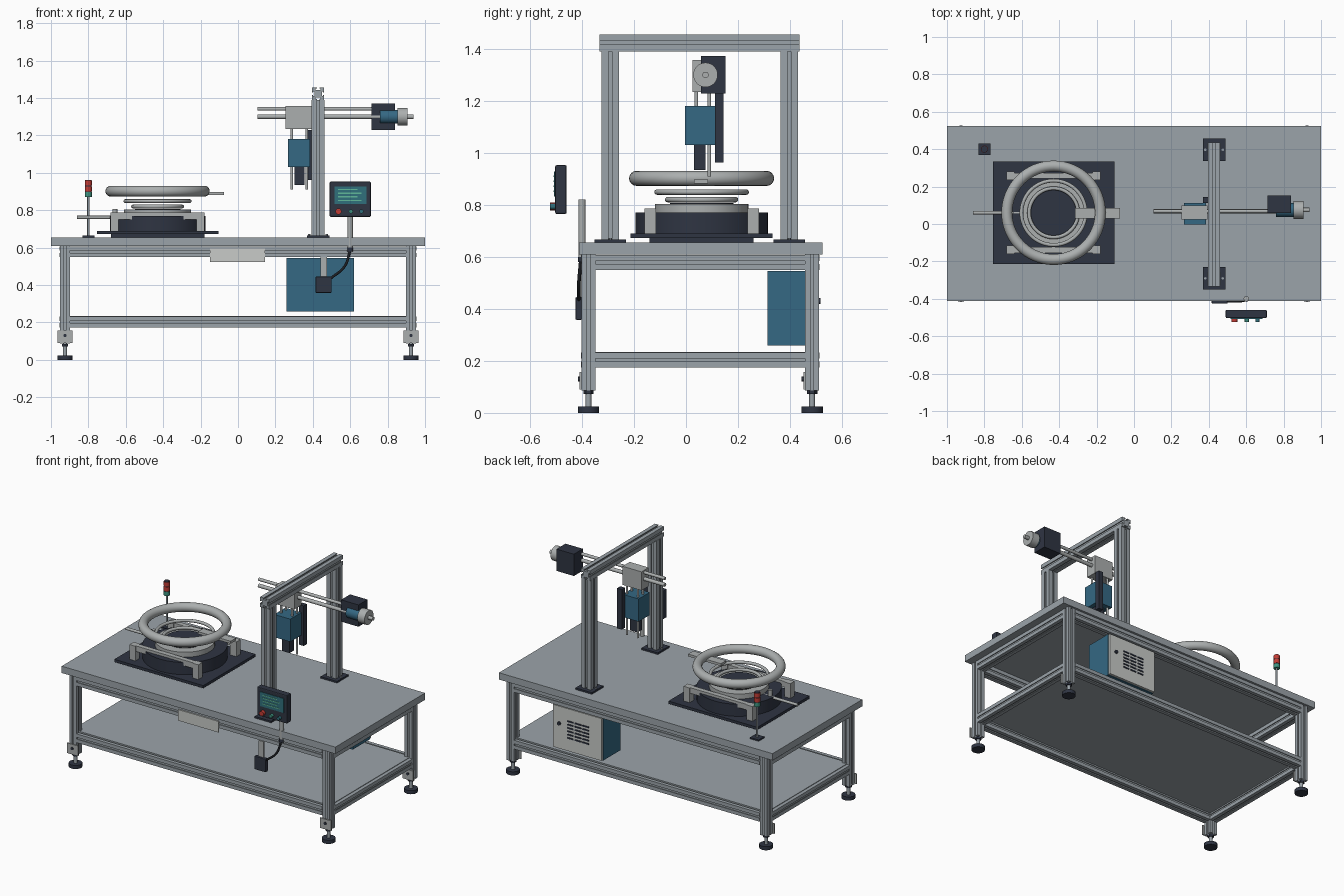
import bpy, bmesh, math
from mathutils import Vector, Matrix

if "Cube" in bpy.data.objects:
    bpy.data.objects.remove(bpy.data.objects["Cube"], do_unlink=True)


def material(name, r, g, b):
    m = bpy.data.materials.new(name)
    m.use_nodes = True
    m.diffuse_color = (r, g, b, 1)
    m.node_tree.nodes["Principled BSDF"].inputs["Base Color"].default_value = (r, g, b, 1)
    return m


STEEL = material("steel grey", .33, .37, .40)
LIGHT = material("light metal", .41, .43, .43)
DARK = material("charcoal", .028, .035, .055)
BLUE = material("petrol blue", .035, .14, .23)
WHITE = material("off white", .58, .60, .58)
RED = material("signal red", .55, .045, .035)
GREEN = material("signal green", .05, .30, .22)
SCREEN = material("screen teal", .03, .16, .20)
BLACK = material("cable black", .012, .014, .018)
TEXT = material("screen green", .12, .48, .32)


def finish(name, bm, mat, smooth=False):
    bmesh.ops.recalc_face_normals(bm, faces=bm.faces)
    mesh = bpy.data.meshes.new(name)
    bm.to_mesh(mesh)
    bm.free()
    mesh.materials.append(mat)
    ob = bpy.data.objects.new(name, mesh)
    bpy.context.collection.objects.link(ob)
    if smooth:
        bpy.ops.object.select_all(action='DESELECT')
        ob.select_set(True)
        bpy.context.view_layer.objects.active = ob
        bpy.ops.object.shade_smooth_by_angle(angle=math.radians(35))
    return ob


def box(name, mat, x, y, z, bevel=0):
    """Box from (min, max) ranges."""
    bm = bmesh.new()
    bmesh.ops.create_cube(bm, size=1)
    for v in bm.verts:
        v.co = [r[0] if c < 0 else r[1] for c, r in zip(v.co, (x, y, z))]
    ob = finish(name, bm, mat)
    if bevel:
        mod = ob.modifiers.new("bevel", 'BEVEL')
        mod.width, mod.segments = bevel, 2
    return ob


def along(p0, p1):
    d = Vector(p1) - Vector(p0)
    return Matrix.Translation(p0) @ d.to_track_quat('Z', 'Y').to_matrix().to_4x4(), d.length


def rod(name, mat, p0, p1, r, sides=24):
    m, length = along(p0, p1)
    bm = bmesh.new()
    bmesh.ops.create_cone(bm, cap_ends=True, segments=sides, radius1=r, radius2=r, depth=length,
                          matrix=m @ Matrix.Translation((0, 0, length / 2)))
    return finish(name, bm, mat, True)


def extrusion(name, p0, p1, w):
    """Slotted aluminium bar of square section."""
    side = [(.5, .5), (.1, .5), (.1, .42), (.2, .42), (.2, .3),
            (-.2, .3), (-.2, .42), (-.1, .42), (-.1, .5)]
    m, length = along(p0, p1)
    bm = bmesh.new()
    verts = []
    for k in range(4):
        turn = Matrix.Rotation(k * math.pi / 2, 3, 'Z')
        verts += [bm.verts.new(turn @ Vector((a * w, b * w, 0))) for a, b in side]
    face = bm.faces.new(verts)
    ext = bmesh.ops.extrude_face_region(bm, geom=[face])
    top = [g for g in ext["geom"] if isinstance(g, bmesh.types.BMVert)]
    bmesh.ops.translate(bm, verts=top, vec=(0, 0, length))
    bmesh.ops.transform(bm, matrix=m, verts=bm.verts)
    return finish(name, bm, STEEL)


def ring(name, mat, centre, major, minor, n=64, k=16):
    bm = bmesh.new()
    c = Vector(centre)
    rows = [[bm.verts.new(c + Vector(((major + minor * math.cos(b)) * math.cos(a),
                                      (major + minor * math.cos(b)) * math.sin(a),
                                      minor * math.sin(b))))
             for b in [j * math.tau / k for j in range(k)]]
            for a in [i * math.tau / n for i in range(n)]]
    for i in range(n):
        for j in range(k):
            p, q = rows[i], rows[(i + 1) % n]
            bm.faces.new((p[j], q[j], q[(j + 1) % k], p[(j + 1) % k]))
    return finish(name, bm, mat, True)


# Bench: top, shelf, legs, rails, feet
X, Y0, Y1 = .925, -.375, .485
box("table_top", STEEL, (-1, 1), (-.412, .525), (.61, .655))
box("lower_shelf", STEEL, (-.93, .93), (-.37, .48), (.218, .235))
for sx in (-1, 1):
    for y, row in ((Y0, "front"), (Y1, "back")):
        x = sx * X
        tag = row + ("_left" if sx > 0 else "_right")
        extrusion(tag + "_leg", (x, y, .087), (x, y, .61), .054)
        box(tag + "_foot_bracket", LIGHT, (x - .04, x + .04), (y - .034, y - .026), (.09, .157))
        rod(tag + "_bracket_bolt", DARK, (x, y - .04, .13), (x, y - .03, .13), .009, 12)
        rod(tag + "_foot_stem", STEEL, (x, y, .02), (x, y, .09), .011, 16)
        rod(tag + "_foot_pad", DARK, (x, y, 0), (x, y, .024), .041, 32)
        rod(tag + "_foot_nut", DARK, (x, y, .072), (x, y, .086), .02, 6)
for z, level in ((.203, "lower"), (.578, "upper")):
    for y, row in ((Y0, "front"), (Y1, "back")):
        extrusion(f"{level}_{row}_rail", (-X + .027, y, z), (X - .027, y, z), .058)
    for sx, row in ((-1, "right"), (1, "left")):
        extrusion(f"{level}_{row}_rail", (sx * X, Y0 + .027, z), (sx * X, Y1 - .027, z), .058)
box("front_plate", WHITE, (-.15, .145), (-.412, -.404), (.523, .596))

# Control cabinet under the bench
box("cabinet", BLUE, (.26, .62), (.313, .492), (.26, .545))
box("cabinet_door", WHITE, (.263, .617), (.492, .508), (.263, .542))
for i in range(6):
    for j in range(3):
        x, z = .355 + j * .055, .345 + i * .022
        box("door_louver", DARK, (x, x + .045), (.508, .512), (z, z + .009))
rod("door_lock", DARK, (.57, .505, .43), (.57, .518, .43), .011, 16)

# Gantry
GX = .428
for y, row in ((-.291, "front"), (.397, "back")):
    box(row + "_post_base", DARK, (GX - .06, GX + .06), (y - .06, y + .06), (.655, .666))
    extrusion(row + "_post", (GX, y, .666), (GX, y, 1.39), .068)
    for sx in (-1, 1):
        rod("base_bolt", STEEL, (GX + sx * .047, y, .664), (GX + sx * .047, y, .672), .007, 6)
extrusion("gantry_beam", (GX, -.333, 1.423), (GX, .437, 1.423), .066)

# Horizontal slide, carriage and drive
rod("upper_slide_rod", LIGHT, (.105, .068, 1.342), (.76, .068, 1.342), .010)
rod("lower_slide_rod", LIGHT, (.105, .068, 1.30), (.76, .068, 1.30), .012)
box("carriage", LIGHT, (.255, .394), (.025, .10), (1.235, 1.358))
box("drive_housing", DARK, (.713, .84), (.058, .152), (1.228, 1.372))
rod("drive_motor", BLUE, (.76, .075, 1.30), (.852, .075, 1.30), .037, 32)
rod("drive_cap", LIGHT, (.852, .075, 1.30), (.905, .075, 1.30), .047, 32)
rod("drive_shaft", LIGHT, (.905, .075, 1.30), (.937, .075, 1.30), .012)

# Vertical tool head
box("tool_body", BLUE, (.268, .385), (-.004, .112), (1.03, 1.18))
box("tool_tip", DARK, (.302, .356), (.03, .075), (.935, 1.03))
box("tool_back_rail", DARK, (.368, .402), (.112, .145), (.963, 1.228))
for x in (.288, .368):
    rod("tool_guide_rod", LIGHT, (x, .09, .91), (x, .09, 1.24), .007, 16)
    rod("tool_link_rod", LIGHT, (x, .04, 1.17), (x, .04, 1.24), .007, 16)

# Turntable with rings
CX, CY = -.43, .06
box("turntable_spacer", DARK, (CX - .25, CX + .25), (CY - .2, CY + .2), (.655, .673))
box("turntable_plate", DARK, (CX - .325, CX + .325), (CY - .273, CY + .273), (.672, .69))
rod("turntable_drum", DARK, (CX, CY, .69), (CX, CY, .77), .255, 48)
rod("turntable_disc", LIGHT, (CX, CY, .77), (CX, CY, .803), .18, 48)
rod("turntable_centre", DARK, (CX, CY, .80), (CX, CY, .807), .122, 48)
for sy in (-1, 1):
    y = CY + sy * .198
    box("clamp_bar", LIGHT, (CX - .25, CX + .25), (y - .016, y + .016), (.75, .787))
    for sx in (-1, 1):
        x = CX + sx * .23
        box("clamp_leg", LIGHT, (x - .022, x + .022), (y - .022, y + .022), (.69, .787))
ring("small_ring", LIGHT, (CX, CY, .82), .131, .010)
ring("middle_ring", LIGHT, (CX, CY, .849), .172, .010)
ring("large_ring", LIGHT, (CX, CY, .902), .25, .029)
box("ring_paddle", LIGHT, (-.315, -.075), (.03, .085), (.882, .898))
rod("side_arm", LIGHT, (-.86, CY, .762), (-.56, CY, .762), .009, 16)
rod("side_arm_post", LIGHT, (-.658, CY, .69), (-.658, CY, .808), .013, 16)

# Signal tower
TX, TY = -.80, .40
box("tower_base", DARK, (TX - .032, TX + .032), (TY - .03, TY + .03), (.655, .664))
rod("tower_pole", STEEL, (TX, TY, .66), (TX, TY, .87), .006, 16)
for i, mat in enumerate((GREEN, RED, RED)):
    z = .87 + i * .031
    rod("tower_lamp", mat, (TX, TY, z), (TX, TY, z + .027), .019)
    rod("tower_collar", DARK, (TX, TY, z + .026), (TX, TY, z + .031), .017)

# Operator panel
box("panel_case", DARK, (.49, .71), (-.503, -.459), (.765, .953), .006)
box("panel_screen", SCREEN, (.515, .687), (-.507, -.502), (.833, .928))
for i in range(4):
    z = .85 + i * .019
    box("screen_line", TEXT, (.535, .66 - .02 * (i % 2)), (-.509, -.506), (z, z + .006))
for x, r, mat in ((.537, .016, RED), (.603, .011, GREEN), (.66, .011, SCREEN)):
    rod("panel_button", mat, (x, -.50, .794), (x, -.523, .794), r)
rod("panel_pole", LIGHT, (.60, -.40, .59), (.60, -.40, .82), .014)
rod("pole_end", DARK, (.60, -.40, .58), (.60, -.40, .60), .016)

# Switch box hung from the bench, with its cable
box("switch_bracket", LIGHT, (.44, .475), (-.412, -.402), (.443, .55))
box("switch_box", DARK, (.415, .50), (-.425, -.40), (.358, .445), .004)
curve = bpy.data.curves.new("panel_cable", 'CURVE')
curve.dimensions = '3D'
curve.bevel_depth = .007
spline = curve.splines.new('BEZIER')
path = [(.60, -.405, .585), (.57, -.412, .50), (.495, -.412, .435)]
spline.bezier_points.add(len(path) - 1)
for bp, p in zip(spline.bezier_points, path):
    bp.co = p
    bp.handle_left_type = bp.handle_right_type = 'AUTO'
curve.materials.append(BLACK)
bpy.context.collection.objects.link(bpy.data.objects.new("panel_cable", curve))
